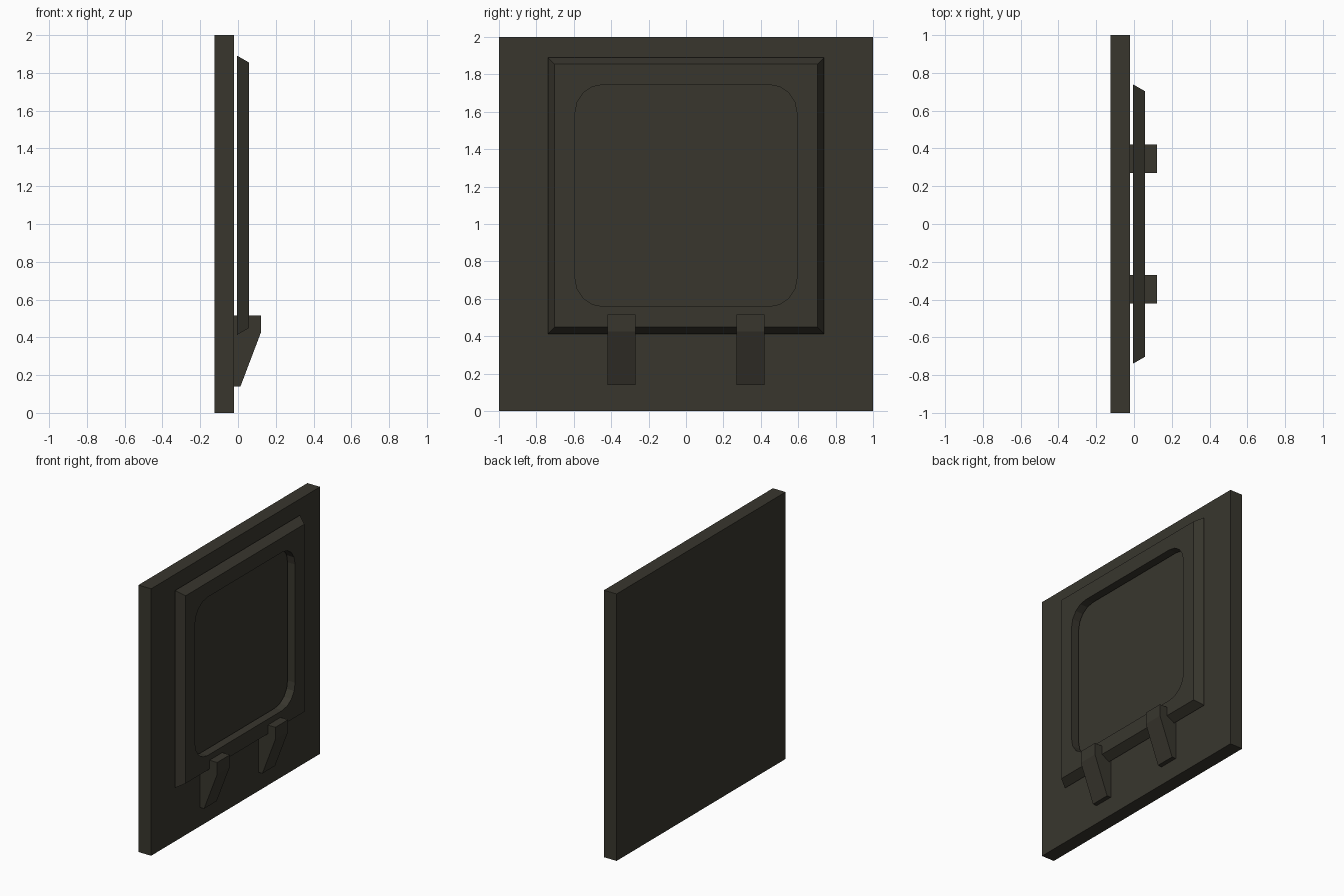
import bpy, bmesh, math

if "Cube" in bpy.data.objects:
    bpy.data.objects.remove(bpy.data.objects["Cube"])

mat = bpy.data.materials.new("dark olive")
mat.diffuse_color = (0.040, 0.037, 0.027, 1)
mat.use_nodes = True
mat.node_tree.nodes["Principled BSDF"].inputs["Base Color"].default_value = mat.diffuse_color


def finish(bm, name):
    bmesh.ops.recalc_face_normals(bm, faces=bm.faces[:])
    me = bpy.data.meshes.new(name)
    bm.to_mesh(me)
    bm.free()
    me.materials.append(mat)
    ob = bpy.data.objects.new(name, me)
    bpy.context.collection.objects.link(ob)
    return ob


def extrude_y(name, profile, y0, y1):
    """Prism from an x-z profile, running from y0 to y1."""
    bm = bmesh.new()
    a = [bm.verts.new((x, y0, z)) for x, z in profile]
    b = [bm.verts.new((x, y1, z)) for x, z in profile]
    n = len(profile)
    bm.faces.new(a)
    bm.faces.new(b)
    for i in range(n):
        j = (i + 1) % n
        bm.faces.new((a[i], a[j], b[j], b[i]))
    return finish(bm, name)


# Backing board
extrude_y("back_board", [(-0.125, 0), (-0.02, 0), (-0.02, 2), (-0.125, 2)], -1, 1)

# Bevelled frame with a rounded opening
ZC, SEG, RAD, HOLE = 1.152, 4, 0.15, 0.593
signs = [(1, 1), (-1, 1), (-1, -1), (1, -1)]
bm = bmesh.new()


def layer(x, half):
    """One face of the frame: outer corners, and hole arc for each corner."""
    outer = [bm.verts.new((x, sy * half, ZC + sz * half)) for sy, sz in signs]
    arcs = []
    for k, (sy, sz) in enumerate(signs):
        arc = []
        for i in range(SEG + 1):
            t = math.pi / 2 * (k + i / SEG)
            arc.append(bm.verts.new((x, sy * (HOLE - RAD) + RAD * math.cos(t),
                                     ZC + sz * (HOLE - RAD) + RAD * math.sin(t))))
        arcs.append(arc)
    for k in range(4):
        for i in range(SEG):
            bm.faces.new((outer[k], arcs[k][i], arcs[k][i + 1]))
        m = (k + 1) % 4
        bm.faces.new((outer[k], arcs[k][-1], arcs[m][0], outer[m]))
    return outer, [v for arc in arcs for v in arc]


back = layer(-0.005, 0.739)
front = layer(0.058, 0.703)
for a, b in zip(back, front):
    for i in range(len(a)):
        j = (i + 1) % len(a)
        bm.faces.new((a[i], a[j], b[j], b[i]))
finish(bm, "frame")

# Support brackets
bracket = [(-0.021, 0.14), (0.013, 0.14), (0.121, 0.425), (0.121, 0.515), (-0.021, 0.515)]
for side, s in (("left", -1), ("right", 1)):
    extrude_y(side + "_bracket", bracket, s * 0.27, s * 0.42)
